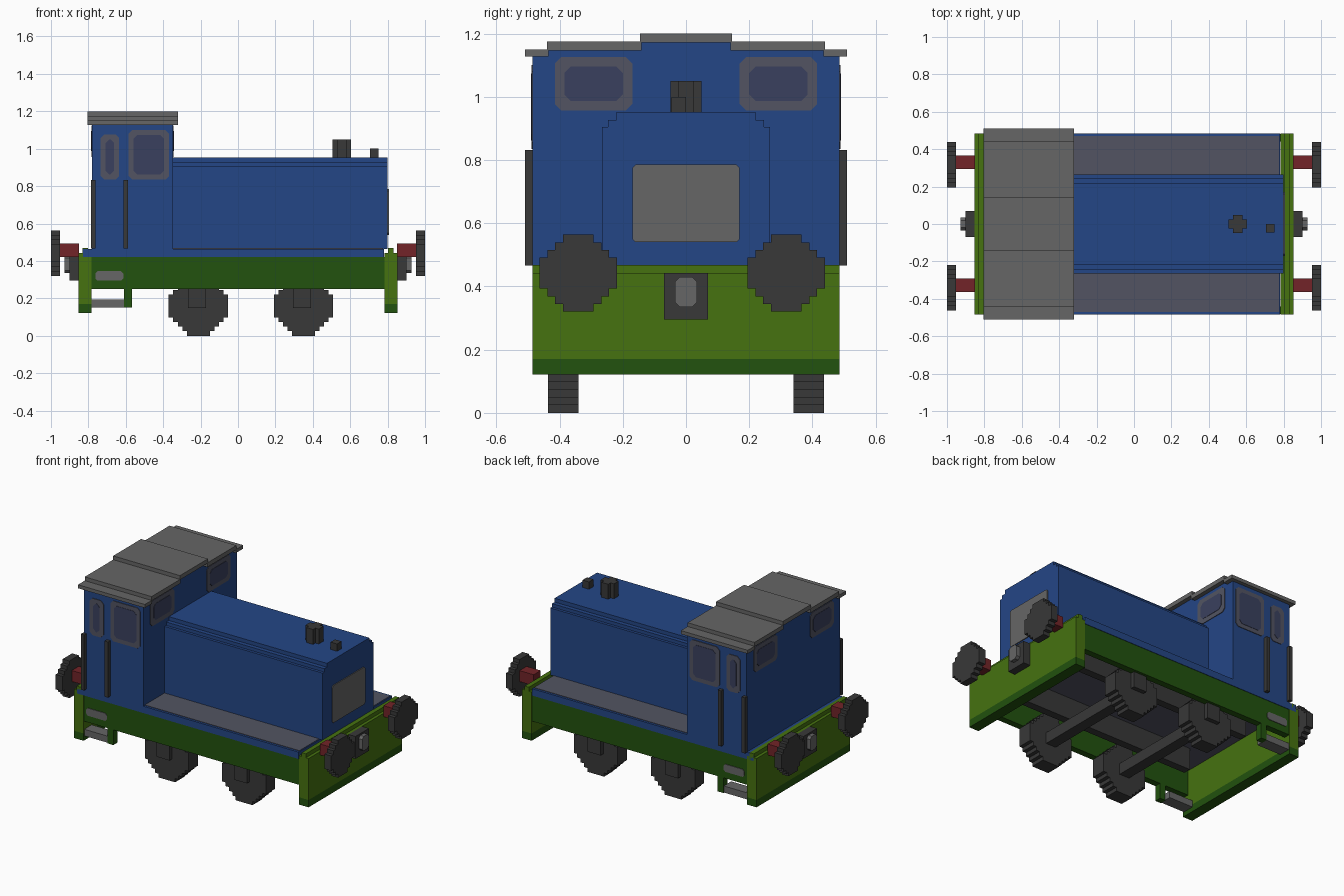
import bpy, bmesh

cube = bpy.data.objects.get("Cube")
if cube:
    bpy.data.objects.remove(cube, do_unlink=True)

U = 0.0244  # step size of the blocky curves


def material(name, rgb):
    """Flat material from 0-255 sRGB values."""
    lin = [((c / 255 + 0.055) / 1.055) ** 2.4 for c in rgb]
    m = bpy.data.materials.new(name)
    m.use_nodes = True
    m.diffuse_color = (*lin, 1)
    bsdf = m.node_tree.nodes["Principled BSDF"]
    bsdf.inputs["Base Color"].default_value = (*lin, 1)
    bsdf.inputs["Roughness"].default_value = 0.8
    return m


BLUE = material("body blue", (36, 70, 134))
GREEN = material("beam green", (70, 114, 16))
DARK_GREEN = material("frame dark green", (34, 82, 14))
GREY = material("roof grey", (102, 102, 102))
BLACK = material("iron dark grey", (56, 56, 56))
RED = material("buffer red", (114, 36, 40))
SLATE = material("footplate slate", (82, 84, 98))
GLASS = material("window glass", (58, 64, 94))


def prism(name, pts, axis, lo, hi, mat):
    """Extrude a 2D outline along an axis; the outline uses the other two axes in order."""
    def place(p, d):
        return {"x": (d, p[0], p[1]), "y": (p[0], d, p[1]), "z": (p[0], p[1], d)}[axis]
    bm = bmesh.new()
    face = bm.faces.new([bm.verts.new(place(p, lo)) for p in pts])
    ext = bmesh.ops.extrude_face_region(bm, geom=[face])
    move = [a - b for a, b in zip(place((0, 0), hi), place((0, 0), lo))]
    bmesh.ops.translate(bm, vec=move,
                        verts=[v for v in ext["geom"] if isinstance(v, bmesh.types.BMVert)])
    bmesh.ops.recalc_face_normals(bm, faces=bm.faces)
    mesh = bpy.data.meshes.new(name)
    bm.to_mesh(mesh)
    bm.free()
    mesh.materials.append(mat)
    obj = bpy.data.objects.new(name, mesh)
    bpy.context.collection.objects.link(obj)
    return obj


def box(name, x, y, z, mat):
    pts = [(x[0], y[0]), (x[1], y[0]), (x[1], y[1]), (x[0], y[1])]
    return prism(name, pts, "z", z[0], z[1], mat)


def span(s, a, b):
    """Mirror an interval when s is -1."""
    return tuple(sorted((s * a, s * b)))


def cut_rect(a0, a1, b0, b1, c):
    """Rectangle with chamfered corners."""
    return [(a0 + c, b0), (a1 - c, b0), (a1, b0 + c), (a1, b1 - c),
            (a1 - c, b1), (a0 + c, b1), (a0, b1 - c), (a0, b0 + c)]


def stepped_disc(cu, cv, n, flat):
    """Blocky circle n steps across with a flat run on each side."""
    r, f = n * U / 2, flat * U / 2
    quad = [(r, f)]
    for i in range((n - flat) // 2):
        quad += [(r - (i + 1) * U, f + i * U), (r - (i + 1) * U, f + (i + 1) * U)]
    half = quad + [(-a, b) for a, b in reversed(quad)]
    return [(cu + a, cv + b) for a, b in half + [(-a, -b) for a, b in half]]


def mirrored(half):
    """Close a half outline across the centre line."""
    return half + [(-a, b) for a, b in reversed(half)]


def window(name, axis, s, wall, a, b, border):
    """Slate frame plate with a glass plate on a wall."""
    for part, inset, depth, mat in (("frame", 0, 0.004, SLATE), ("glass", border, 0.006, GLASS)):
        lo, hi = span(s, wall - 0.002, wall + depth)
        prism(name + "_" + part, cut_rect(a[0] + inset, a[1] - inset, b[0] + inset, b[1] - inset, 0.02),
              axis, lo, hi, mat)


# Deck, hood and cab
box("deck", (-0.83, 0.78), (-0.485, 0.485), (0.42, 0.465), BLUE)
prism("hood", mirrored([(0.265, 0.465), (0.265, 0.905), (0.247, 0.905), (0.247, 0.927),
                        (0.22, 0.927), (0.22, 0.952)]), "x", -0.36, 0.80, BLUE)
prism("cab", mirrored([(0.485, 0.465), (0.485, 1.13), (0.44, 1.13), (0.44, 1.15),
                       (0.145, 1.15), (0.145, 1.175)]), "x", -0.78, -0.348, BLUE)
prism("roof", mirrored([(0.51, 1.127), (0.51, 1.15), (0.44, 1.15), (0.44, 1.175), (0.145, 1.175),
                        (0.145, 1.2)]) [:6] + [(-0.145, 1.2), (-0.145, 1.175), (-0.44, 1.175),
      (-0.44, 1.15), (-0.51, 1.15), (-0.51, 1.127), (-0.44, 1.127), (-0.44, 1.15), (-0.145, 1.15),
      (-0.145, 1.174), (0.145, 1.174), (0.145, 1.15), (0.44, 1.15), (0.44, 1.127)][:6]
      + [(-0.435, 1.127), (-0.435, 1.147), (-0.14, 1.147), (-0.14, 1.172),
         (0.14, 1.172), (0.14, 1.147), (0.435, 1.147), (0.435, 1.127)],
      "x", -0.805, -0.32, GREY)

# Hood fittings
prism("radiator_grille", cut_rect(-0.17, 0.17, 0.54, 0.785, 0.01), "x", 0.798, 0.806, GREY)
prism("exhaust", stepped_disc(0.555, 0, 4, 2), "z", 0.94, 1.05, BLACK)
box("filler_cap", (0.705, 0.752), (-0.046, 0.0), (0.94, 1.0), BLACK)

for s, side in ((1, "back"), (-1, "front")):
    # Cab windows and handrails
    window("small_side_window_" + side, "y", s, 0.485, (-0.735, -0.635), (0.835, 1.077), 0.027)
    window("large_side_window_" + side, "y", s, 0.485, (-0.585, -0.368), (0.835, 1.10), 0.027)
    window("hood_window_" + side, "x", 1, -0.348, span(s, 0.17, 0.415), (0.957, 1.125), 0.03)
    window("end_window_" + side, "x", -1, 0.78, span(s, 0.17, 0.415), (0.957, 1.125), 0.03)
    for x in (-0.773, -0.6):
        box("handrail_" + side, (x - 0.012, x + 0.012), span(s, 0.484, 0.51), (0.467, 0.832), BLACK)

    # Walkway and side frame
    box("footplate_" + side, (-0.348, 0.775), span(s, 0.265, 0.47), (0.46, 0.468), SLATE)
    box("side_frame_" + side, (-0.785, 0.785), span(s, 0.44, 0.482), (0.25, 0.421), DARK_GREEN)
    box("inner_rail_" + side, (-0.62, 0.62), span(s, 0.23, 0.28), (0.27, 0.42), BLACK)

    # Cab steps
    box("step_hanger_" + side, (-0.61, -0.568), span(s, 0.44, 0.482), (0.15, 0.25), DARK_GREEN)
    box("step_tread_" + side, (-0.785, -0.608), span(s, 0.40, 0.478), (0.152, 0.195), GREY)
    lo, hi = span(s, 0.48, 0.486)
    prism("step_slot_" + side, cut_rect(-0.763, -0.613, 0.295, 0.345, 0.012), "y", lo, hi, GREY)

    # Wheels and axle boxes
    for x in (-0.212, 0.35):
        lo, hi = span(s, 0.34, 0.437)
        prism("wheel_" + side, stepped_disc(x, 13 * U / 2, 13, 5), "y", lo, hi, BLACK)
        box("axle_box_" + side, (x - 0.055, x + 0.04), span(s, 0.43, 0.465), (0.148, 0.26), BLACK)

# Axles and underside
for x in (-0.212, 0.35):
    box("axle", (x - 0.036, x + 0.036), (-0.35, 0.35), (0.122, 0.195), BLACK)
box("deck_underside", (-0.78, 0.78), (-0.44, 0.44), (0.412, 0.422), SLATE)

for e, end in ((1, "hood"), (-1, "cab")):
    # Buffer beam with dark lower edge and raised lip
    box("beam_" + end, span(e, 0.782, 0.852), (-0.485, 0.485), (0.17, 0.442), GREEN)
    box("beam_lower_" + end, span(e, 0.782, 0.852), (-0.485, 0.485), (0.122, 0.17), DARK_GREEN)
    box("beam_lip_" + end, span(e, 0.802, 0.832), (-0.485, 0.485), (0.44, 0.468), GREEN)

    # Coupling
    box("coupling_plate_" + end, span(e, 0.85, 0.902), (-0.07, 0.07), (0.295, 0.442), BLACK)
    lo, hi = span(e, 0.9, 0.927)
    prism("coupling_pin_" + end, cut_rect(-0.035, 0.035, 0.335, 0.43, 0.015), "x", lo, hi, GREY)

    # Buffers
    for shank_y, disc_y in ((0.33, 0.317), (-0.328, -0.341)):
        box("buffer_shank_" + end, span(e, 0.85, 0.96), (shank_y - U * 1.5, shank_y + U * 1.5),
            (0.42, 0.492), RED)
        lo, hi = span(e, 0.952, 1.0)
        prism("buffer_disc_" + end, stepped_disc(disc_y, 0.442, 10, 4), "x", lo, hi, BLACK)
